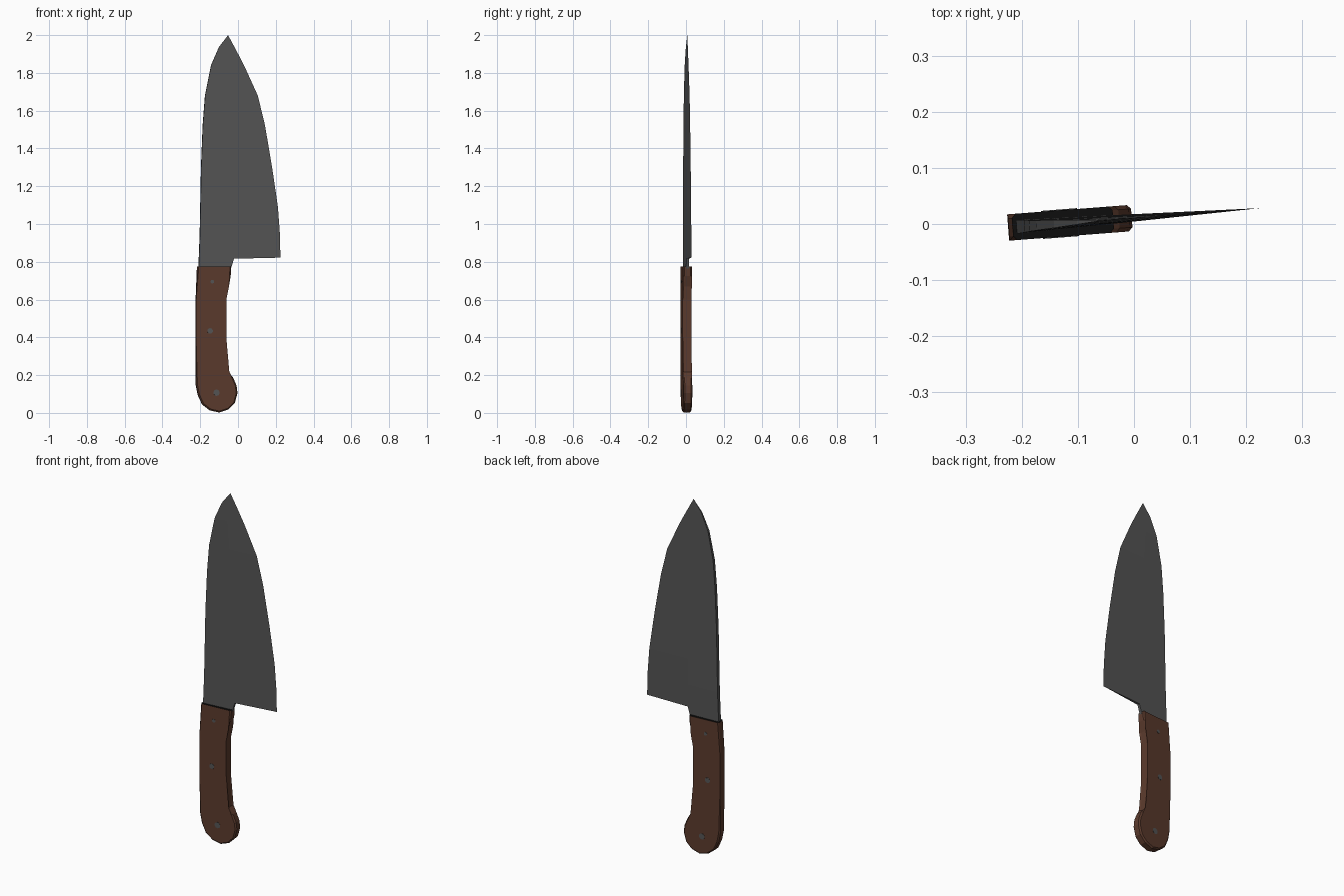
import bpy, bmesh, math
from mathutils import Matrix

if "Cube" in bpy.data.objects:
    bpy.data.objects.remove(bpy.data.objects["Cube"])

TILT = math.radians(4.4)      # the knife is turned slightly about z
Y_OFF = 0.011


def material(name, rgb):
    m = bpy.data.materials.new(name)
    m.diffuse_color = (*rgb, 1.0)
    m.use_nodes = True
    m.node_tree.nodes["Principled BSDF"].inputs["Base Color"].default_value = m.diffuse_color
    return m


steel = material("grey_steel", (0.09, 0.09, 0.09))
wood = material("brown_wood", (0.105, 0.043, 0.026))
black = material("black_end", (0.004, 0.004, 0.004))


def finish(bm, name, mats):
    bmesh.ops.recalc_face_normals(bm, faces=bm.faces)
    me = bpy.data.meshes.new(name)
    bm.to_mesh(me)
    bm.free()
    ob = bpy.data.objects.new(name, me)
    for m in mats:
        me.materials.append(m)
    bpy.context.collection.objects.link(ob)
    ob.rotation_euler.z = TILT
    ob.location.y = Y_OFF
    return ob


def bridge(bm, a, b, closed=True):
    n = len(a)
    for i in range(n if closed else n - 1):
        j = (i + 1) % n
        bm.faces.new((a[i], a[j], b[j], b[i]))


# Blade: wedge sections from heel to tip (spine x, spine z, edge x, edge z, half thickness)
stations = [
    (-0.208, 0.812, 0.225, 0.822, 0.0120),
    (-0.203, 0.940, 0.223, 0.940, 0.0118),
    (-0.200, 1.090, 0.212, 1.090, 0.0115),
    (-0.196, 1.300, 0.181, 1.300, 0.0110),
    (-0.187, 1.524, 0.143, 1.524, 0.0100),
    (-0.175, 1.680, 0.105, 1.680, 0.0090),
    (-0.143, 1.840, 0.032, 1.840, 0.0070),
    (-0.102, 1.935, -0.015, 1.930, 0.0040),
]
bm = bmesh.new()
rings = []
for sx, sz, ex, ez, h in stations:
    k = 0.43
    mx, mz = sx + (ex - sx) * k, sz + (ez - sz) * k
    pts = [(sx, -h, sz), (mx, -h * 0.6, mz), (ex, 0, ez), (mx, h * 0.6, mz), (sx, h, sz)]
    rings.append([bm.verts.new(p) for p in pts])
for a, b in zip(rings, rings[1:]):
    bridge(bm, a, b)
tip = bm.verts.new((-0.053, 0, 2.0))
last = rings[-1]
for i in range(5):
    bm.faces.new((last[i], last[(i + 1) % 5], tip))
# neck running down into the handle
r0 = rings[0]
top = [r0[0], r0[1], r0[3], r0[4]]
neck = [bm.verts.new(p) for p in
        [(-0.210, -0.012, 0.76), (-0.039, -0.0075, 0.76),
         (-0.039, 0.0075, 0.76), (-0.210, 0.012, 0.76)]]
bridge(bm, neck, top)
bm.faces.new(neck)
bm.faces.new((r0[1], r0[2], r0[3]))
finish(bm, "blade", [steel])

# Handle: outline extruded across and chamfered, with a black upper end
outline = [
    (-0.217, 0.775), (-0.037, 0.775), (-0.040, 0.725), (-0.057, 0.670), (-0.064, 0.600),
    (-0.064, 0.400), (-0.055, 0.217), (-0.027, 0.187), (-0.009, 0.145),
    (-0.004, 0.105), (-0.018, 0.052), (-0.052, 0.018), (-0.100, 0.002),
    (-0.150, 0.014), (-0.190, 0.045), (-0.213, 0.095), (-0.224, 0.150),
    (-0.225, 0.400), (-0.224, 0.600),
]
HW = 0.0235
bm = bmesh.new()
front = [bm.verts.new((x, -HW, z)) for x, z in outline]
back = [bm.verts.new((x, HW, z)) for x, z in outline]
bridge(bm, front, back)
bm.faces.new(front)
bm.faces.new(back)
rim = [e for e in bm.edges
       if abs(e.verts[0].co.y - e.verts[1].co.y) < 1e-4
       and min(v.co.z for v in e.verts) < 0.77]
bmesh.ops.bevel(bm, geom=rim, offset=0.007, segments=1, affect='EDGES', profile=0.5)
bm.normal_update()
for f in bm.faces:
    if f.calc_center_median().z > 0.77:
        f.material_index = 1
finish(bm, "handle", [wood, black])

# Rivets: pins passing through the handle, just proud of both sides
for i, (x, z, r) in enumerate([(-0.138, 0.695, 0.010), (-0.150, 0.434, 0.015),
                               (-0.116, 0.107, 0.017)]):
    bm = bmesh.new()
    bmesh.ops.create_cone(bm, cap_ends=True, segments=10, radius1=r, radius2=r,
                          depth=2 * HW + 0.003,
                          matrix=Matrix.Translation((x, 0, z)) @ Matrix.Rotation(math.pi / 2, 4, 'X'))
    finish(bm, "rivet_%d" % (i + 1), [steel])
